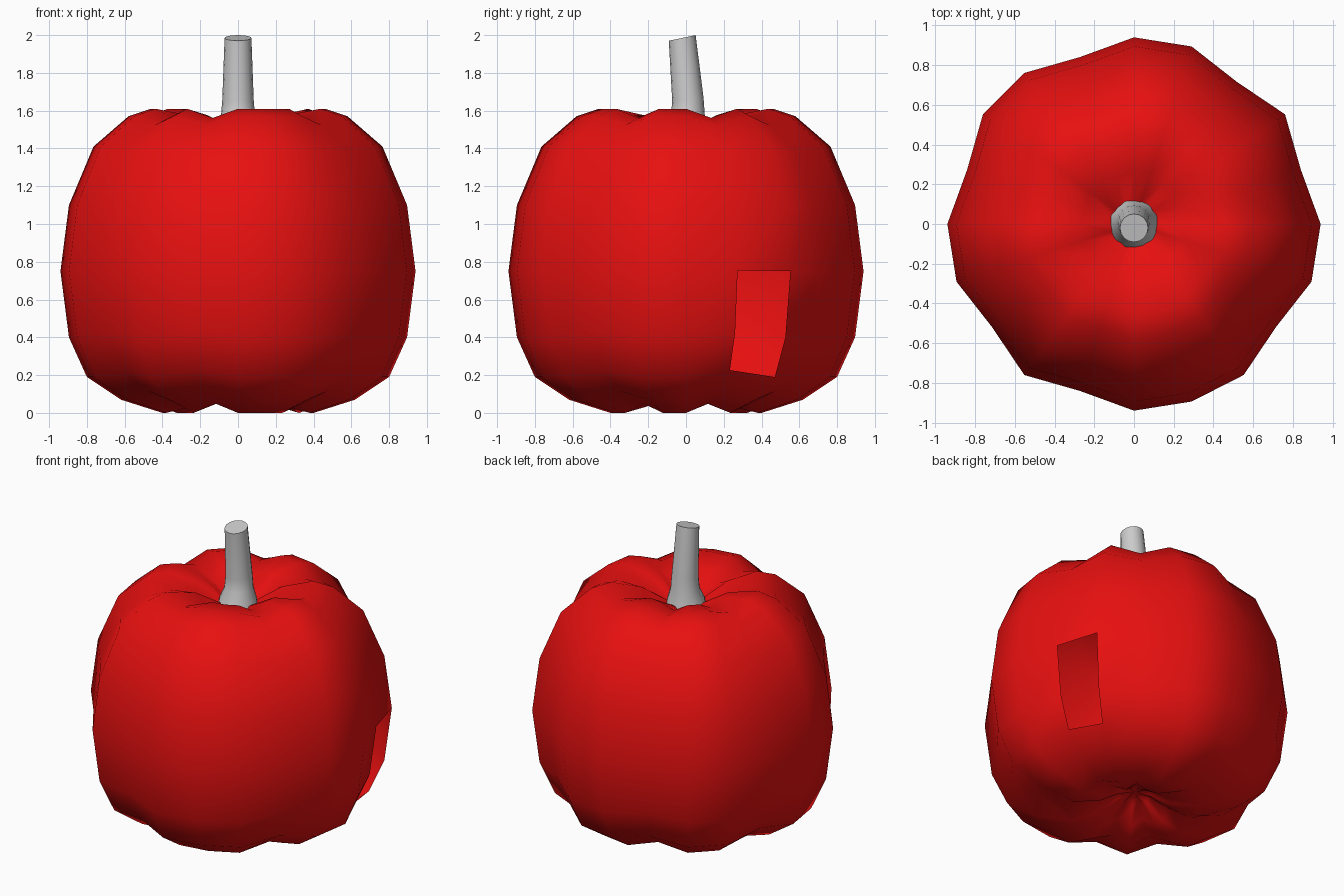
import bpy, bmesh
from math import sin, cos, pi

if "Cube" in bpy.data.objects:
    bpy.data.objects.remove(bpy.data.objects["Cube"])


def loft(name, rings, closed_ends, skip=()):
    """Skin a list of equal-length rings; skip holds (ring, side) faces left open."""
    bm = bmesh.new()
    vs = [[bm.verts.new(p) for p in r] for r in rings]
    n = len(rings[0])
    for j in range(len(rings) - 1):
        for i in range(n):
            if (j, i) not in skip:
                k = (i + 1) % n
                bm.faces.new((vs[j][i], vs[j][k], vs[j + 1][k], vs[j + 1][i]))
    if closed_ends == "flat":
        bm.faces.new(vs[0][::-1])
        bm.faces.new(vs[-1])
    else:
        # fan each end to a centre point at the given heights
        lo = bm.verts.new((0, 0, closed_ends[0]))
        hi = bm.verts.new((0, 0, closed_ends[1]))
        for i in range(n):
            k = (i + 1) % n
            bm.faces.new((vs[0][k], vs[0][i], lo))
            bm.faces.new((vs[-1][i], vs[-1][k], hi))
    me = bpy.data.meshes.new(name)
    bm.to_mesh(me)
    bm.free()
    ob = bpy.data.objects.new(name, me)
    bpy.context.collection.objects.link(ob)
    bpy.ops.object.select_all(action='DESELECT')
    ob.select_set(True)
    bpy.context.view_layer.objects.active = ob
    return ob


# Body: lobed low-poly shell, seven grooves pulled toward the middle
SIDES, MID = 20, 0.8
GROOVES = {1, 3, 6, 9, 12, 14, 18}
profile = [(0.1, 0.12), (0.23, 0.04), (0.4, 0), (0.62, 0.07), (0.8, 0.19),
           (0.895, 0.4), (0.94, 0.75), (0.895, 1.1), (0.765, 1.41),
           (0.58, 1.57), (0.46, 1.61), (0.27, 1.575), (0.12, 1.49)]
rings = []
for r, z in profile:
    ring = []
    for i in range(SIDES):
        s = 0.94 if i in GROOVES else 1.0
        a = 2 * pi * i / SIDES
        ring.append((r * s * cos(a), r * s * sin(a), MID + (z - MID) * s))
    rings.append(ring)
# two faces on the right side are open
body = loft("body", rings, (0.15, 1.45), skip={(4, 1), (5, 1)})
bpy.ops.object.shade_smooth()
red = bpy.data.materials.new("red_skin")
red.diffuse_color = (0.8, 0.005, 0.005, 1)
red.use_nodes = True
red.node_tree.nodes["Principled BSDF"].inputs["Base Color"].default_value = red.diffuse_color
body.data.materials.append(red)

# Stem: flared foot, slight lean forward, slanted cut on top
stem_rings = []
for r, y, z, slope in [(0.13, 0, 1.42, 0), (0.115, 0, 1.5, 0),
                       (0.09, 0.01, 1.57, 0), (0.083, 0.01, 1.66, 0.1),
                       (0.071, -0.02, 1.985, 0.21)]:
    stem_rings.append([(r * cos(2 * pi * i / 16), y + r * sin(2 * pi * i / 16),
                        z + slope * r * sin(2 * pi * i / 16)) for i in range(16)])
loft("stem", stem_rings, "flat")
bpy.ops.object.shade_smooth_by_angle(angle=0.7)
